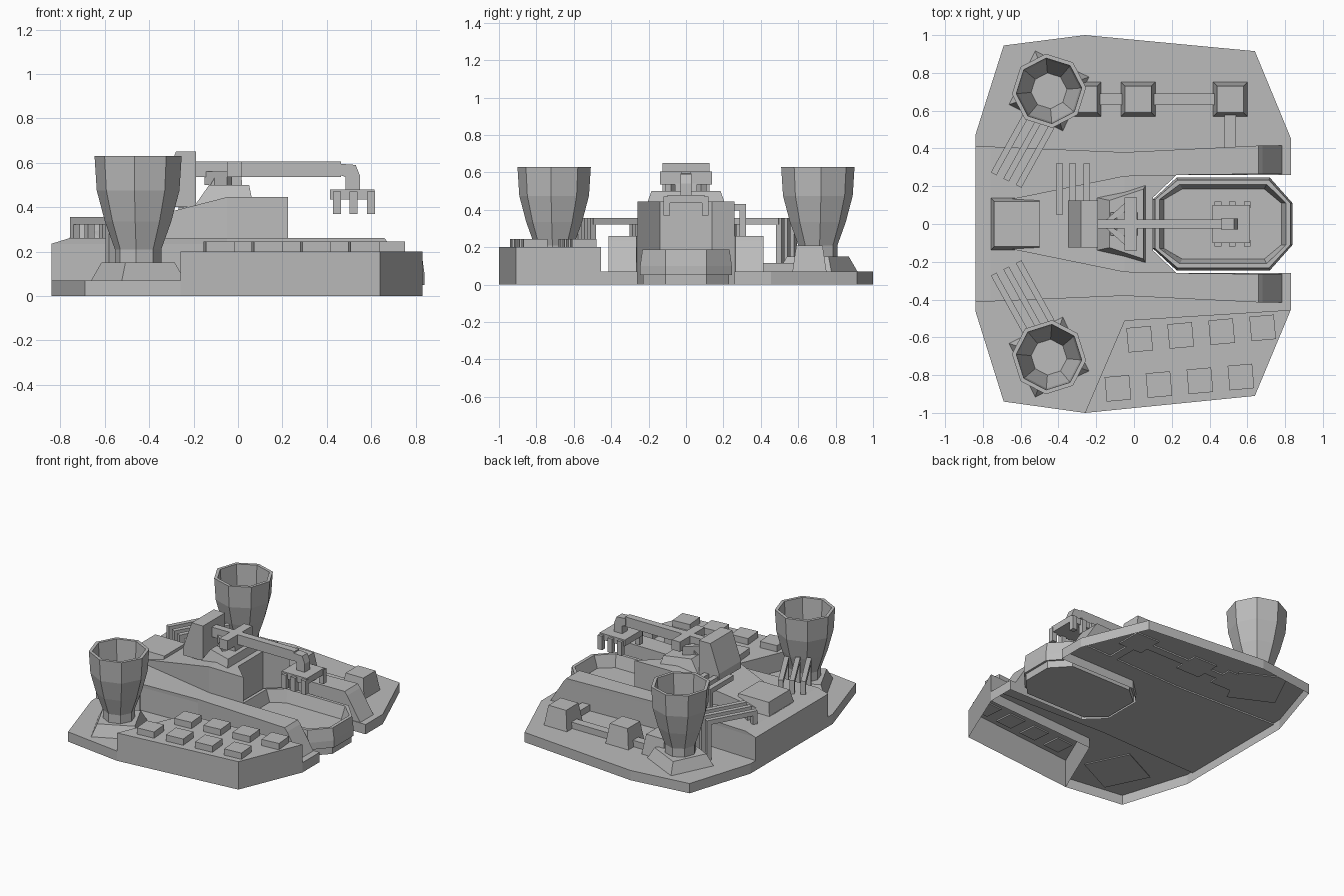
import bpy
import bmesh
from math import cos, sin, pi, radians
from mathutils import Vector

cube = bpy.data.objects.get("Cube")
if cube:
    bpy.data.objects.remove(cube)

grey = bpy.data.materials.new("hull_grey")
grey.use_nodes = True
grey.diffuse_color = (0.5, 0.5, 0.5, 1)
grey.node_tree.nodes["Principled BSDF"].inputs["Base Color"].default_value = (0.5, 0.5, 0.5, 1)


def loft(name, rings, bottom=True, top=True):
    """Skin between rings of equal length, with optional end caps."""
    bm = bmesh.new()
    loops = [[bm.verts.new(p) for p in ring] for ring in rings]
    n = len(loops[0])
    for a, b in zip(loops, loops[1:]):
        for i in range(n):
            j = (i + 1) % n
            bm.faces.new((a[i], a[j], b[j], b[i]))
    if bottom:
        bm.faces.new(loops[0][::-1])
    if top:
        bm.faces.new(loops[-1])
    bmesh.ops.recalc_face_normals(bm, faces=bm.faces)
    mesh = bpy.data.meshes.new(name)
    bm.to_mesh(mesh)
    bm.free()
    mesh.materials.append(grey)
    obj = bpy.data.objects.new(name, mesh)
    bpy.context.collection.objects.link(obj)
    return obj


def at(pts, z):
    return [(x, y, z) for x, y in pts]


def prism(name, pts, z0, z1, bottom=True):
    return loft(name, [at(pts, z0), at(pts, z1)], bottom)


def side(name, pts, half, y=0):
    """Profile in x and z, extruded across y."""
    return loft(name, [[(x, y + s * half, z) for x, z in pts] for s in (-1, 1)])


def rect(cx, cy, w, d, turn=0):
    c, s = cos(turn), sin(turn)
    return [(cx + u * w / 2 * c - v * d / 2 * s, cy + u * w / 2 * s + v * d / 2 * c)
            for u, v in ((-1, -1), (1, -1), (1, 1), (-1, 1))]


def box(name, x0, x1, y0, y1, z0, z1):
    return prism(name, rect((x0 + x1) / 2, (y0 + y1) / 2, x1 - x0, y1 - y0), z0, z1)


def ngon(cx, cy, r, n, turn):
    return [(cx + r * cos(turn + i * 2 * pi / n), cy + r * sin(turn + i * 2 * pi / n))
            for i in range(n)]


def mirrored(half):
    """Close an outline by mirroring it across y = 0."""
    return half + [(x, -y) for x, y in reversed(half)]


# Base slab, open underneath, with a bay for the basin
notch = [(0.1, 0.14), (0.225, 0.26)]
back = notch + [(0.83, 0.26), (0.83, 0.455), (0.64, 0.915), (-0.26, 1), (-0.69, 0.945), (-0.84, 0.47)]
front = [(-0.84, -0.46), (-0.69, -0.94), (-0.26, -1), (-0.05, -0.51), (0.83, -0.455),
         (0.83, -0.26), (0.225, -0.26), (0.1, -0.14)]
prism("base_slab", back + front, 0, 0.07, bottom=False)

# Raised front deck with hatch boxes
deck = [(-0.26, -1), (0.64, -0.91), (0.83, -0.455), (-0.05, -0.51)]
prism("front_deck", deck, 0, 0.2, bottom=False)
for row, (x, y) in enumerate(((0.03, -0.61), (-0.085, -0.87))):
    for i in range(4):
        prism(f"hatch_box_{row}_{i}", rect(x + 0.217 * i, y + 0.02 * i, 0.13, 0.13, radians(5)), 0.19, 0.245)


# Hull with two long ridges
def hull_ring(rear, nose, z):
    return at(mirrored([(0.1, 0.14), (0.225, 0.26), (nose, 0.265), (nose, 0.415),
                        (-0.05, 0.38), (rear, 0.41)]), z)


loft("hull", [hull_ring(-0.84, 0.79, 0.06), hull_ring(-0.84, 0.68, 0.235), hull_ring(-0.76, 0.66, 0.26)])

# Central housing and its sloping rear
prism("housing", mirrored([(0.1, 0.14), (0.225, 0.26), (-0.05, 0.255)]), 0.08, 0.445)
slope = mirrored([(-0.05, 0.255), (-0.76, 0.11)])
loft("housing_slope", [at(slope, 0.24), [(x, y, 0.445 if x > -0.1 else 0.262) for x, y in slope]])
loft("rear_box", [at(rect(-0.63, 0, 0.26, 0.28), 0.25), at(rect(-0.62, 0, 0.24, 0.24), 0.35)])


# Octagonal basin
def basin_ring(inset, z):
    i = inset
    return at(mirrored([(0.84 - i, 0.11), (0.72 - i / 2, 0.245 - i), (0.225 + i / 2, 0.245 - i),
                        (0.1 + i, 0.13)]), z)


loft("basin", [basin_ring(0.015, 0), basin_ring(0.015, 0.05), basin_ring(0, 0.05), basin_ring(0, 0.1),
               basin_ring(0.012, 0.187), basin_ring(0.035, 0.187), basin_ring(0.06, 0.1)])

# Funnels on square feet, and their pipe groups
for s, tag in ((1, "back"), (-1, "front")):
    cy = 0.705 * s
    turn = radians(19 * s)
    loft(f"{tag}_funnel_foot", [at(ngon(-0.45, cy, 0.23, 4, turn), 0.06),
                                at(ngon(-0.45, cy, 0.175, 4, turn), 0.15)])
    profile = [(0.105, 0.13), (0.105, 0.21), (0.15, 0.335), (0.187, 0.475), (0.197, 0.63),
               (0.174, 0.63), (0.165, 0.475), (0.095, 0.26)]
    loft(f"{tag}_funnel", [at(ngon(-0.45, cy, r, 8, radians(5 * s)), z) for r, z in profile])
    for i in range(3):
        a = Vector((-0.735 + 0.066 * i, s * (0.28 - 0.033 * i)))
        b = a + Vector((0.16, s * 0.29))
        mid, turn_p = (a + b) / 2, s * radians(61)
        prism(f"{tag}_pipe_{i}", rect(mid.x, mid.y, (b - a).length, 0.033, turn_p), 0.322, 0.355)
        for end, p, z in (("inner", a, 0.25), ("outer", b, 0.07)):
            prism(f"{tag}_pipe_{end}_leg_{i}", rect(p.x, p.y, 0.033, 0.033, turn_p), z, 0.355)

# Back deck blocks and linking ducts
for i, x in enumerate((-0.265, 0.022, 0.51)):
    loft(f"back_block_{i}", [at(rect(x, 0.66, 0.185, 0.185), 0.06), at(rect(x, 0.66, 0.14, 0.14), 0.21)])
box("back_duct", -0.265, 0.51, 0.63, 0.69, 0.06, 0.115)
box("side_duct", 0.48, 0.54, 0.4, 0.6, 0.06, 0.115)

# Pipes from the housing down to the back ridge
for i, x in enumerate((-0.395, -0.325, -0.25)):
    box(f"housing_pipe_{i}", x - 0.018, x + 0.018, 0.05, 0.32, 0.395, 0.43)
    box(f"housing_pipe_leg_{i}", x - 0.018, x + 0.018, 0.285, 0.32, 0.25, 0.43)

# Crane turret, neck and counterweight
loft("turret_base", [at(mirrored([(0.07, 0.22), (-0.2, 0.14)]), 0.4),
                     at(mirrored([(0.05, 0.185), (-0.13, 0.125)]), 0.5)])
side("turret_neck", [(-0.13, 0.49), (0.02, 0.49), (0.015, 0.54), (-0.09, 0.56)], 0.06)
side("counterweight", [(-0.35, 0.4), (-0.19, 0.4), (-0.19, 0.65), (-0.28, 0.65), (-0.35, 0.45)], 0.125)
box("cross_plate", -0.05, 0.015, -0.14, 0.14, 0.535, 0.605)
for s, tag in ((1, "back"), (-1, "front")):
    prism(f"{tag}_brace", [(-0.15, 0.02 * s), (-0.05, 0.11 * s), (-0.03, 0.08 * s), (-0.11, 0.02 * s)],
          0.5, 0.56)

# Crane arm, head and gripper
box("crane_arm", -0.2, 0.465, -0.025, 0.025, 0.535, 0.605)
side("crane_head", [(0.46, 0.595), (0.53, 0.59), (0.55, 0.54), (0.55, 0.47), (0.485, 0.47),
                    (0.485, 0.535), (0.46, 0.545)], 0.03)
box("gripper_plate", 0.415, 0.615, -0.1, 0.1, 0.435, 0.48)
for i, x in enumerate((0.445, 0.52, 0.6)):
    for s, tag in ((1, "back"), (-1, "front")):
        ys = sorted((s * 0.085, s * 0.12))
        box(f"{tag}_claw_{i}", x - 0.018, x + 0.018, *ys, 0.37, 0.47)
